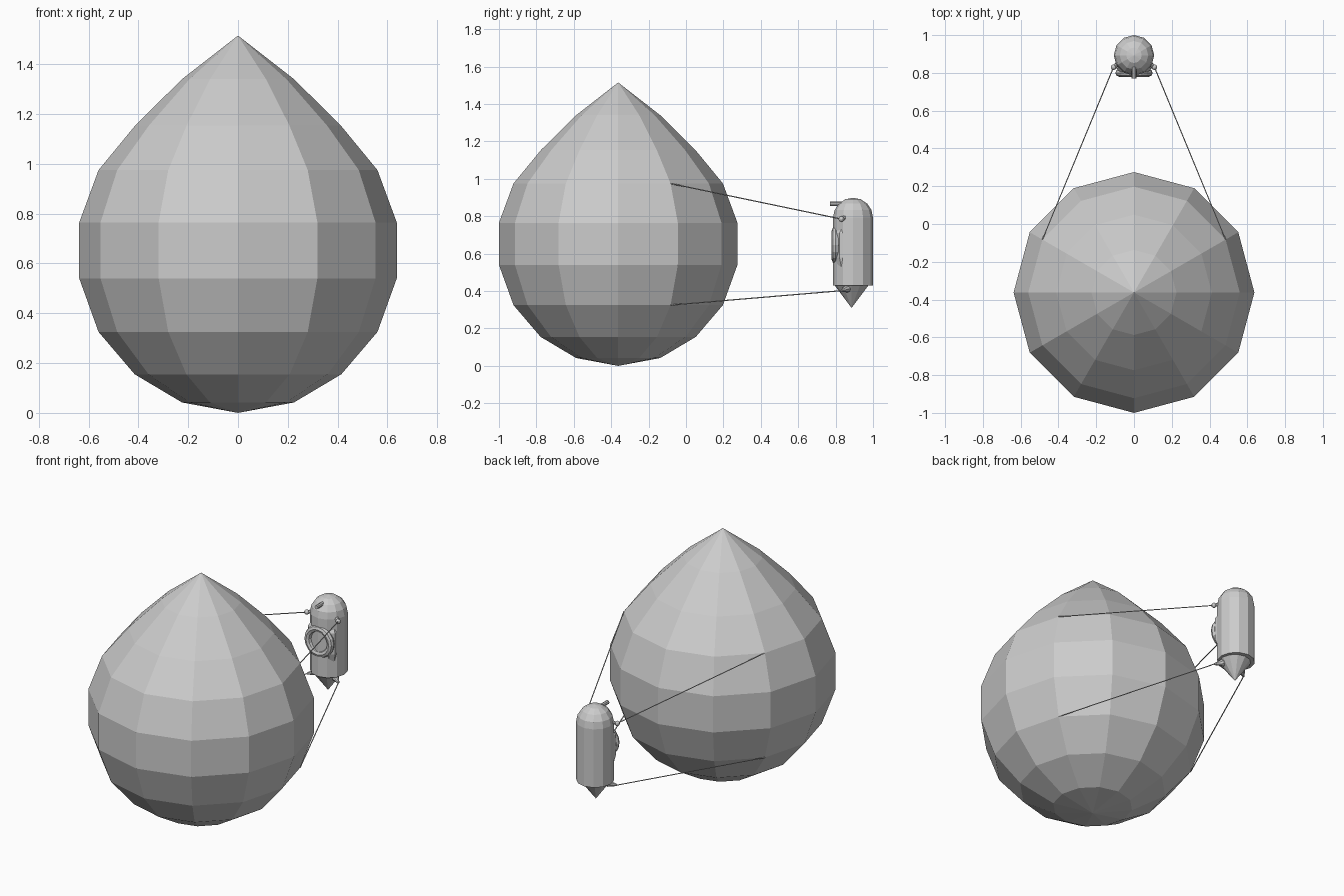
import bpy, bmesh, math
from mathutils import Vector, Matrix

cube = bpy.data.objects.get("Cube")
if cube:
    bpy.data.objects.remove(cube, do_unlink=True)

grey = bpy.data.materials.new("plain grey")
grey.use_nodes = True
colour = (0.6, 0.6, 0.6, 1)
grey.diffuse_color = colour
grey.node_tree.nodes["Principled BSDF"].inputs["Base Color"].default_value = colour


def finish(name, bm):
    bmesh.ops.recalc_face_normals(bm, faces=bm.faces)
    mesh = bpy.data.meshes.new(name)
    bm.to_mesh(mesh)
    bm.free()
    mesh.materials.append(grey)
    ob = bpy.data.objects.new(name, mesh)
    bpy.context.collection.objects.link(ob)
    return ob


def lathe(name, profile, y, sides):
    """Spin a (radius, height) profile about a vertical axis."""
    bm = bmesh.new()
    verts = [bm.verts.new((r, 0, z)) for r, z in profile]
    edges = [bm.edges.new(p) for p in zip(verts, verts[1:])]
    bmesh.ops.spin(bm, geom=verts + edges, axis=(0, 0, 1), cent=(0, 0, 0),
                   angle=math.tau, steps=sides)
    bmesh.ops.remove_doubles(bm, verts=bm.verts, dist=0.0005)
    bmesh.ops.translate(bm, verts=bm.verts, vec=(0, y, 0))
    return finish(name, bm)


def rod(name, a, b, r1, r2, sides=8):
    """Tapered rod between two points."""
    a, b = Vector(a), Vector(b)
    bm = bmesh.new()
    turn = (b - a).to_track_quat('Z', 'Y').to_matrix().to_4x4()
    bmesh.ops.create_cone(bm, cap_ends=True, segments=sides, radius1=r1, radius2=r2,
                          depth=(b - a).length,
                          matrix=Matrix.Translation((a + b) / 2) @ turn)
    return finish(name, bm)


# Twelve-sided balloon
BALLOON_Y = -0.3625
lathe("balloon", [(0, 0), (0.225, 0.042), (0.415, 0.155), (0.56, 0.325),
                  (0.6375, 0.54), (0.6375, 0.765), (0.56, 0.975),
                  (0.412, 1.155), (0.225, 1.34), (0, 1.515)], BALLOON_Y, 12)

# Capsule with domed top and pointed tail
POD_Y, POD_R = 0.893, 0.107
dome = [(POD_R * math.cos(t), 0.792 + POD_R * math.sin(t))
        for t in (math.radians(a) for a in (0, 22.5, 45, 67.5))]
lathe("capsule_body", [(0, 0.43), (POD_R, 0.43)] + dome + [(0, 0.899)], POD_Y, 12)
lathe("capsule_tail", [(0, 0.31), (0.09, 0.43), (0, 0.43)], POD_Y - 0.008, 12)

# Faceted front fairing, widest around the hatch
bm = bmesh.new()
loops = []
for z, front, wide in ((0.40, 0.838, 0.06), (0.58, 0.80, 0.092),
                       (0.71, 0.80, 0.092), (0.775, 0.835, 0.06)):
    loops.append([bm.verts.new(p) for p in (
        (-wide, 0.89, z), (-wide, front + 0.02, z), (-wide * 0.7, front, z),
        (wide * 0.7, front, z), (wide, front + 0.02, z), (wide, 0.89, z))])
for low, high in zip(loops, loops[1:]):
    for i in range(6):
        j = (i + 1) % 6
        bm.faces.new((low[i], low[j], high[j], high[i]))
bm.faces.new(loops[0])
bm.faces.new(loops[-1])
finish("front_fairing", bm)

# Hatch ring
bpy.ops.mesh.primitive_torus_add(location=(0, 0.80, 0.645), rotation=(math.pi / 2, 0, 0),
                                 major_segments=16, minor_segments=8,
                                 major_radius=0.078, minor_radius=0.021)
ring = bpy.context.object
ring.name = "hatch_ring"
ring.data.materials.append(grey)

# Short pipe above the hatch
rod("front_pipe", (0, 0.77, 0.866), (0, 0.84, 0.866), 0.012, 0.012)

# Mooring lugs and ropes, mirrored left and right
for side, sx in (("left", 1), ("right", -1)):
    for level, lug_z, lug_y, rope_z in (("upper", 0.785, 0.84, 0.975),
                                        ("lower", 0.402, 0.842, 0.325)):
        tip = Vector((sx * 0.108, lug_y - 0.01, lug_z))
        root = (sx * 0.065, lug_y + 0.02, lug_z + 0.012)
        rod(f"{side}_{level}_lug", root, tip, 0.022, 0.006)
        if level == "upper":
            bm = bmesh.new()
            bmesh.ops.create_uvsphere(bm, u_segments=10, v_segments=6, radius=0.015,
                                      matrix=Matrix.Translation(tip))
            finish(f"{side}_upper_knob", bm)
        anchor = (sx * 0.56 * math.cos(math.pi / 6), BALLOON_Y + 0.28, rope_z)
        rod(f"{side}_{level}_rope", anchor, tip, 0.003, 0.003, 6)
